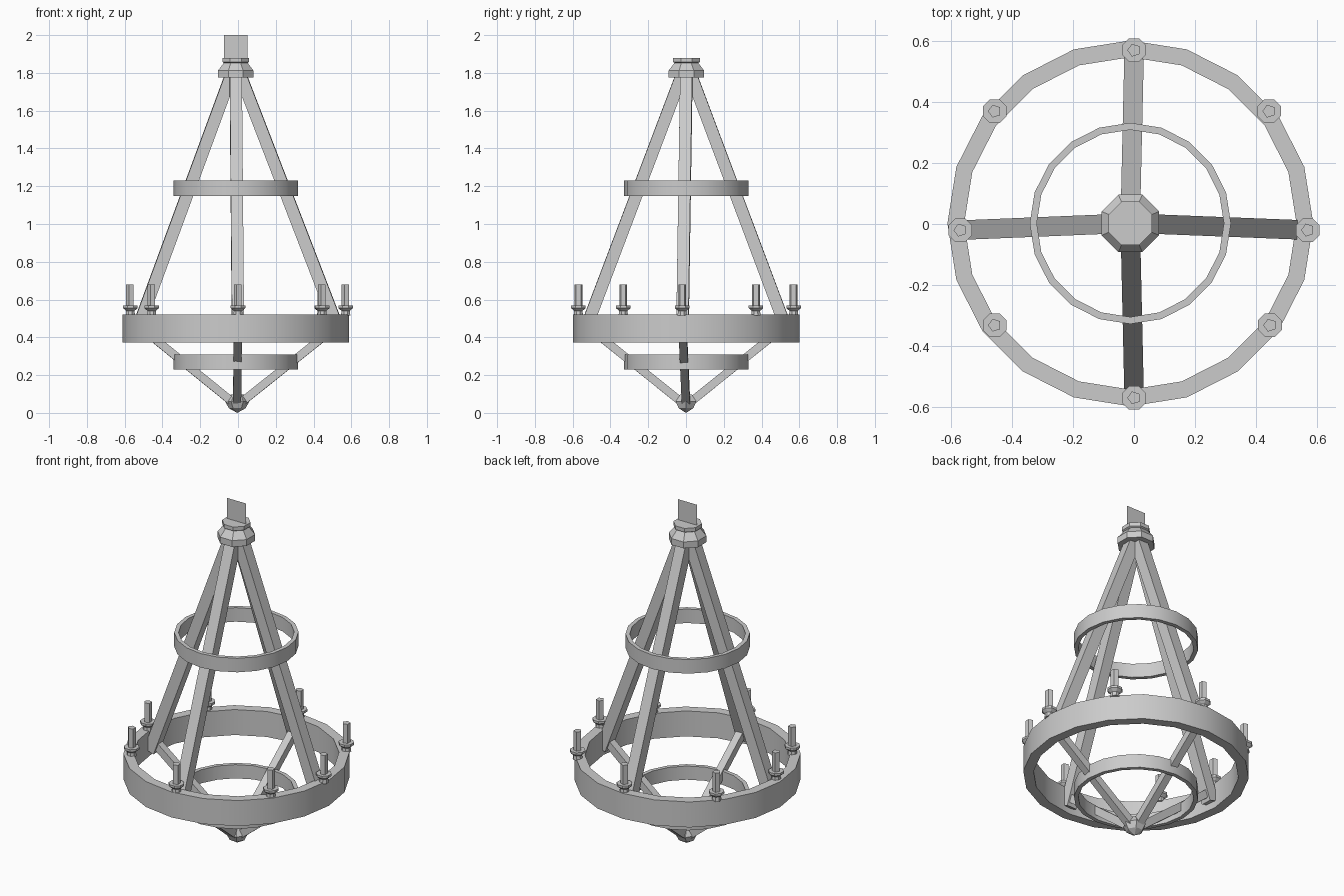
import bpy, bmesh, math
from mathutils import Vector

if "Cube" in bpy.data.objects:
    bpy.data.objects.remove(bpy.data.objects["Cube"])

CX, CY = -0.012, 0.002  # axis of the rings and canopy


def finish(bm, name):
    bmesh.ops.remove_doubles(bm, verts=bm.verts, dist=1e-5)
    bmesh.ops.recalc_face_normals(bm, faces=bm.faces)
    me = bpy.data.meshes.new(name)
    bm.to_mesh(me)
    bm.free()
    ob = bpy.data.objects.new(name, me)
    bpy.context.collection.objects.link(ob)
    return ob


def lathe(name, profile, sides, x, y, turn=0.0, closed=False):
    """Turn an (r, z) profile around a vertical axis."""
    bm = bmesh.new()
    loops = []
    for i in range(sides):
        a = turn + 2 * math.pi * i / sides
        loops.append([bm.verts.new((x + r * math.cos(a), y + r * math.sin(a), z))
                      for r, z in profile])
    n = len(profile)
    for i in range(sides):
        a, b = loops[i], loops[(i + 1) % sides]
        for j in range(n if closed else n - 1):
            k = (j + 1) % n
            bm.faces.new((a[j], b[j], b[k], a[k]))
    bmesh.ops.dissolve_degenerate(bm, dist=1e-6, edges=bm.edges)
    return finish(bm, name)


def bar(name, p, q, w):
    """Square bar of width w from p to q."""
    p, q = Vector(p), Vector(q)
    d = (q - p).normalized()
    side = d.cross(Vector((0, 0, 1))).normalized() * w / 2
    up = side.cross(d).normalized() * w / 2
    bm = bmesh.new()
    ends = [[bm.verts.new(c + side * s + up * t)
             for s, t in ((-1, -1), (1, -1), (1, 1), (-1, 1))] for c in (p, q)]
    for e in ends:
        bm.faces.new(e)
    for i in range(4):
        j = (i + 1) % 4
        bm.faces.new((ends[0][i], ends[0][j], ends[1][j], ends[1][i]))
    return finish(bm, name)


# Three hoops: main, upper, lower
for name, ro, ri, z0, z1 in (("main_ring", 0.60, 0.545, 0.373, 0.522),
                             ("upper_ring", 0.33, 0.307, 1.148, 1.23),
                             ("lower_ring", 0.33, 0.307, 0.23, 0.31)):
    ob = lathe(name, [(ri, z0), (ro, z0), (ro, z1), (ri, z1)], 20, CX, CY, closed=True)
    bpy.context.view_layer.objects.active = ob
    ob.select_set(True)
    bpy.ops.object.shade_smooth_by_angle(angle=math.radians(30))
    ob.select_set(False)

# Four long hanging bars and four thin bars down to the bottom hub
feet = [(0.57, -0.02), (0.0, 0.57), (-0.57, -0.02), (0.0, -0.57)]
for i, (x, y) in enumerate(feet):
    dx, dy = [(1, 0), (0, 1), (-1, 0), (0, -1)][i]
    bar(f"hanging_bar_{i}", (CX + dx * 0.02, CY + dy * 0.02, 1.80),
        (x * 0.955, y * 0.955, 0.41), 0.064)
    bar(f"lower_bar_{i}", (-0.005 + dx * 0.015, dy * 0.015, 0.05),
        (x * 0.965, y * 0.965, 0.48), 0.043)

# Candle cups and candles
spots = feet + [(0.443, 0.37), (-0.457, 0.37), (-0.457, -0.332), (0.446, -0.332)]
for i, (x, y) in enumerate(spots):
    lathe(f"candle_cup_{i}", [(0, 0.515), (0.027, 0.515), (0.024, 0.54), (0.042, 0.555),
                              (0.042, 0.568), (0, 0.568)], 8, x, y, math.pi / 8)
    lathe(f"candle_{i}", [(0, 0.55), (0.022, 0.55), (0.022, 0.68), (0, 0.68)],
          5, x, y, math.pi)

# Bottom hub
lathe("bottom_hub", [(0, 0.0), (0.045, 0.025), (0.063, 0.06), (0.035, 0.098), (0, 0.10)],
      6, -0.004, 0.0)

# Top canopy
lathe("canopy", [(0, 1.775), (0.102, 1.775), (0.102, 1.812), (0.068, 1.853),
                 (0.077, 1.858), (0.077, 1.88), (0, 1.88)], 8, CX, CY, math.pi / 8)

# Flat hanging plate above the canopy
bm = bmesh.new()
bm.faces.new([bm.verts.new((x, CY, z)) for x, z in
              ((-0.073, 1.87), (0.05, 1.87), (0.05, 2.0), (-0.073, 2.0))])
finish(bm, "hanging_plate")
